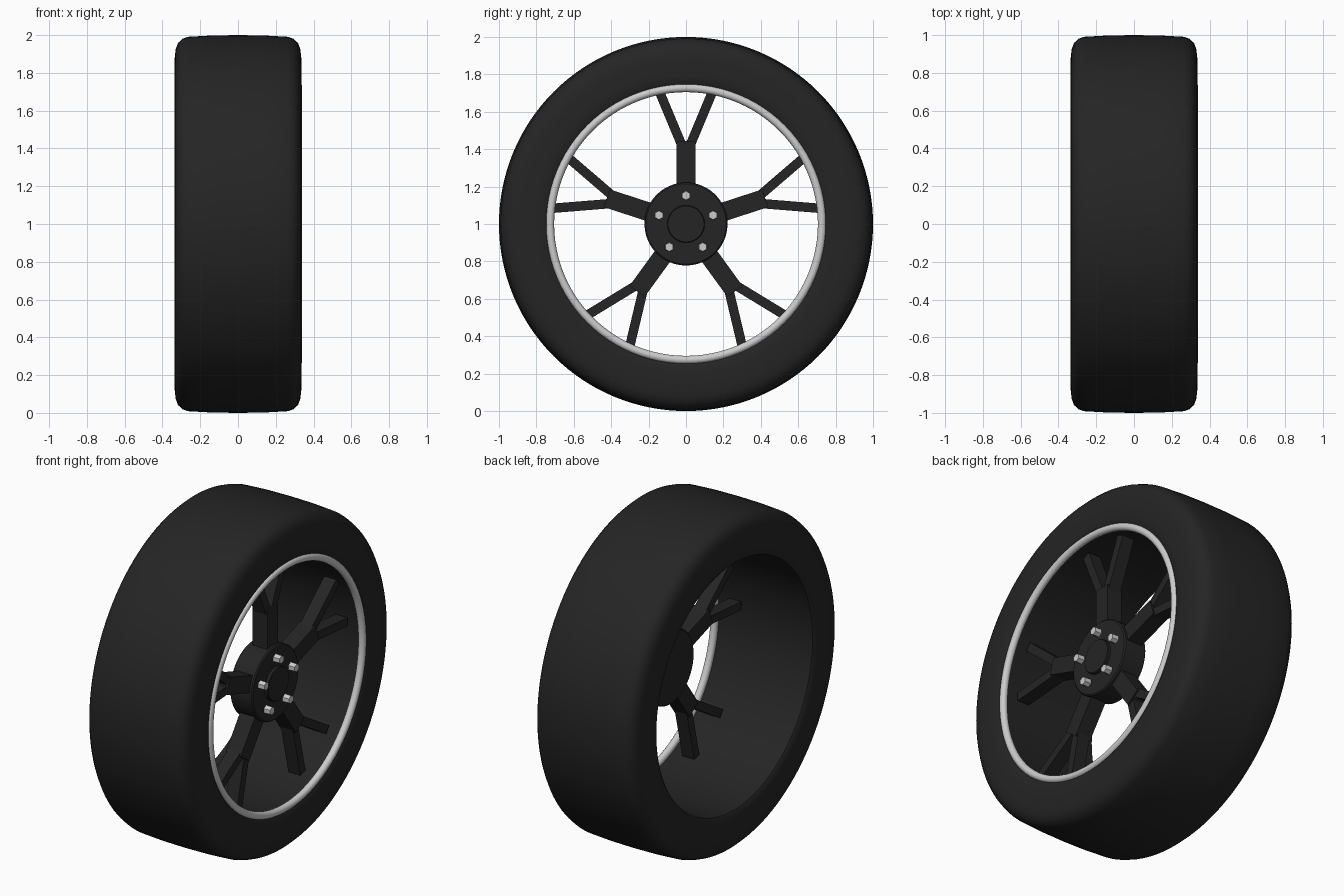
import bpy, bmesh, math
from mathutils import Matrix, Vector

if "Cube" in bpy.data.objects:
    bpy.data.objects.remove(bpy.data.objects["Cube"])

CENTRE = Vector((0, 0, 1))


def material(name, c):
    m = bpy.data.materials.new(name)
    m.diffuse_color = (c, c, c, 1)
    m.use_nodes = True
    m.node_tree.nodes["Principled BSDF"].inputs["Base Color"].default_value = m.diffuse_color
    return m


RUBBER = material("black_rubber", 0.018)
DARK = material("dark_metal", 0.018)
SILVER = material("silver_metal", 0.6)


def finish(name, bm, mat, smooth=None):
    bmesh.ops.recalc_face_normals(bm, faces=bm.faces)
    me = bpy.data.meshes.new(name)
    bm.to_mesh(me)
    bm.free()
    ob = bpy.data.objects.new(name, me)
    bpy.context.collection.objects.link(ob)
    ob.location = CENTRE
    me.materials.append(mat)
    if smooth:
        bpy.ops.object.select_all(action='DESELECT')
        ob.select_set(True)
        bpy.context.view_layer.objects.active = ob
        bpy.ops.object.shade_smooth_by_angle(angle=math.radians(smooth))
    return ob


def lathe(name, profile, mat, segs=96, smooth=35, closed=True):
    """Spin (x, radius) points round the x axis; open profiles get end caps."""
    bm = bmesh.new()
    rings = []
    for i in range(segs):
        a = 2 * math.pi * i / segs
        rings.append([bm.verts.new((x, r * math.cos(a), r * math.sin(a))) for x, r in profile])
    n = len(profile)
    for i in range(segs):
        p, q = rings[i], rings[(i + 1) % segs]
        for j in range(n if closed else n - 1):
            k = (j + 1) % n
            bm.faces.new((p[j], p[k], q[k], q[j]))
    if not closed:
        bm.faces.new([r[0] for r in rings])
        bm.faces.new([r[-1] for r in rings])
    return finish(name, bm, mat, smooth)


def bar(bm, p, q, width, x0, x1, turn):
    """Box from p to q in the wheel plane (y, z), turned about the axle."""
    p, q = Vector(p), Vector(q)
    d = (q - p).normalized()
    s = Vector((-d.y, d.x)) * width / 2
    corners = [p - s, p + s, q + s, q - s]
    lo, hi = [[bm.verts.new(turn @ Vector((x, c.x, c.y))) for c in corners] for x in (x0, x1)]
    bm.faces.new(lo)
    bm.faces.new(hi)
    for i in range(4):
        j = (i + 1) % 4
        bm.faces.new((lo[i], lo[j], hi[j], hi[i]))


# Tyre with rounded shoulders and open barrel
half = [(0.14, 0.998), (0.265, 0.991), (0.295, 0.98), (0.318, 0.958),
        (0.33, 0.925), (0.335, 0.88), (0.334, 0.80), (0.331, 0.755), (0.322, 0.742)]
lathe("tyre", [(0, 1.0)] + half + [(-x, r) for x, r in reversed(half)], RUBBER, 128)

# Silver rim lip on the outer side
lip = [(0.318 + 0.022 * math.cos(t * math.pi / 6), 0.727 + 0.022 * math.sin(t * math.pi / 6))
       for t in range(12)]
lathe("rim_lip", lip, SILVER, 96, 60)

# Hub and centre cap
lathe("hub", [(0.10, 0.215), (0.107, 0.222), (0.243, 0.222), (0.25, 0.215)],
      DARK, 48, 30, closed=False)
lathe("centre_cap", [(0.24, 0.10), (0.266, 0.10), (0.27, 0.096)], DARK, 40, 30, closed=False)

# Five Y-shaped spokes and five hexagonal bolts
spokes, bolts = bmesh.new(), bmesh.new()
for i in range(5):
    turn = Matrix.Rotation(i * 2 * math.pi / 5, 3, 'X')
    bar(spokes, (0, 0.19), (0, 0.445), 0.10, 0.13, 0.23, turn)
    for s in (-1, 1):
        bar(spokes, (s * 0.024, 0.425), (s * 0.145, 0.715), 0.05, 0.14, 0.22, turn)
    at = turn @ Vector((0.268, 0, 0.152))
    bmesh.ops.create_cone(bolts, cap_ends=True, segments=6, radius1=0.026, radius2=0.024,
                          depth=0.045,
                          matrix=Matrix.Translation(at) @ Matrix.Rotation(math.pi / 2, 4, 'Y')
                          @ Matrix.Rotation(math.pi / 6 * 3, 4, 'Z'))
finish("spokes", spokes, DARK)
finish("wheel_bolts", bolts, SILVER)
